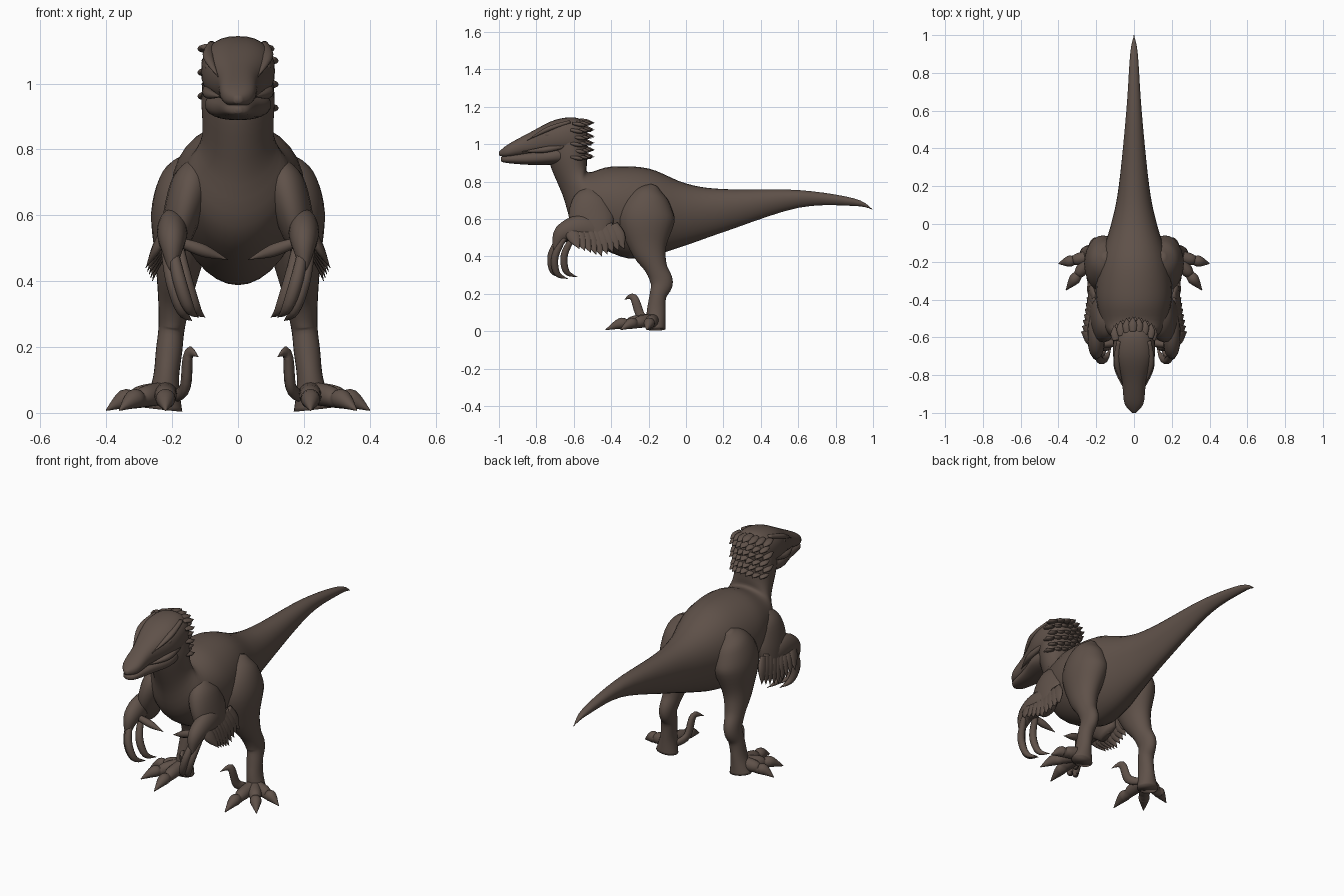
import bpy
import bmesh
import math
from mathutils import Vector

cube = bpy.data.objects.get("Cube")
if cube:
    bpy.data.objects.remove(cube, do_unlink=True)

hide = bpy.data.materials.new("dark_brown_hide")
hide.use_nodes = True
brown = (.115, .083, .067, 1)
hide.diffuse_color = brown
shader = hide.node_tree.nodes["Principled BSDF"]
shader.inputs["Base Color"].default_value = brown
shader.inputs["Roughness"].default_value = .8


def smooth_path(points, steps=5):
    """Interpolate equally long tuples with a Catmull-Rom spline."""
    points = [Vector(point) for point in points]
    padded = [points[0], *points, points[-1]]
    result = []
    for before, start, end, after in zip(padded, points, points[1:], padded[3:]):
        leave, arrive, gap = (end - before) / 2, (after - start) / 2, end - start
        for step in range(steps):
            t = step / steps
            curve = gap * 3 - leave * 2 - arrive
            twist = leave + arrive - gap * 2
            result.append(start + leave * t + curve * t**2 + twist * t**3)
    return result + [points[-1]]


def skin(name, rings, sides, egg=0, power=1):
    """Skin elliptical rings given as centre, side vector and up vector."""
    bm = bmesh.new()
    loops = []
    for centre, across, up in rings:
        loop = []
        for index in range(sides):
            angle = math.tau * index / sides
            cosine, sine = math.cos(angle), math.sin(angle)
            cosine = math.copysign(abs(cosine)**power, cosine)
            sine = math.copysign(abs(sine)**power, sine)
            point = centre + across * cosine * (1 + egg * sine) + up * sine
            loop.append(bm.verts.new(point))
        loops.append(loop)
    for lower, upper in zip(loops, loops[1:]):
        for index in range(sides):
            other = (index + 1) % sides
            bm.faces.new((lower[index], lower[other], upper[other], upper[index]))
    bm.faces.new(loops[0])
    bm.faces.new(loops[-1])
    bmesh.ops.recalc_face_normals(bm, faces=bm.faces)
    mesh = bpy.data.meshes.new(name)
    bm.to_mesh(mesh)
    bm.free()
    mesh.materials.append(hide)
    mesh.shade_smooth()
    obj = bpy.data.objects.new(name, mesh)
    bpy.context.collection.objects.link(obj)


def profile_loft(name, table, egg=0, power=1):
    """Rows hold top y, top z, bottom y, bottom z and half width."""
    rings = []
    for top_y, top_z, bottom_y, bottom_z, width in smooth_path(table):
        top, bottom = Vector((0, top_y, top_z)), Vector((0, bottom_y, bottom_z))
        across = Vector((max(width, .002), 0, 0))
        rings.append(((top + bottom) / 2, across, (top - bottom) / 2))
    skin(name, rings, 32, egg, power)


def tube(name, table, mirror=1, side=(1, 0, 0), sides=16):
    """Rows hold x, y, z, radius along the side vector and radius across it."""
    path = smooth_path(table)
    centres = [Vector((row[0] * mirror, row[1], row[2])) for row in path]
    side = Vector((side[0] * mirror, side[1], side[2]))
    rings = []
    for index, row in enumerate(path):
        ahead = centres[min(index + 1, len(path) - 1)]
        behind = centres[max(index - 1, 0)]
        along = (ahead - behind).normalized()
        across = (side - along * side.dot(along)).normalized()
        rings.append((centres[index], across * max(row[3], .001),
                      across.cross(along) * max(row[4], .001)))
    skin(name, rings, sides)


def horn(name, points, width, thickness, mirror=1, side=(1, 0, 0)):
    """Pointed shape for claws, feathers and ridges."""
    rows = []
    for index, point in enumerate(points):
        t = index / (len(points) - 1)
        size = (.6 + t) * (1 - t * t)
        rows.append((*point, width * size, thickness * size))
    tube(name, rows, mirror, side, sides=10)


def feather(name, base, tip, width, thickness, mirror=1, side=(1, 0, 0)):
    middle = (Vector(base) + Vector(tip)) / 2
    horn(name, (base, middle, tip), width, thickness, mirror, side)


# Tail, torso and neck in one skin
profile_loft("body", [
    (1, .65, 1, .65, 0), (.9, .71, .9, .67, .02), (.6, .755, .6, .66, .04),
    (.2, .76, .2, .53, .08), (0, .79, 0, .46, .12), (-.2, .87, -.2, .4, .18),
    (-.4, .88, -.35, .4, .2), (-.52, .85, -.58, .53, .16),
    (-.53, .9, -.66, .73, .11), (-.53, 1, -.73, .9, .11),
    (-.55, 1.1, -.74, 1, .1)], egg=.15)

# Skull and lower jaw, meeting at the mouth groove
skull = ((-.53, 1.08, 1, .05), (-.58, 1.14, .94, .1), (-.7, 1.13, .94, .11),
         (-.84, 1.06, .94, .065), (-.95, 1, .93, .05), (-1, .96, .94, .01))
jaw = ((-.6, 1, .9, .08), (-.72, .98, .89, .1), (-.84, .96, .89, .065),
       (-.96, .94, .9, .04), (-.99, .93, .91, .01))
for name, sections in (("skull", skull), ("lower_jaw", jaw)):
    profile_loft(name, [(y, top, y, bottom, width)
                        for y, top, bottom, width in sections], power=.85)

# Nape crest in overlapping, staggered rows
for row in range(6):
    for column in range(-3, 4):
        x = (column + row % 2 * .4 - .2) * .03
        y = -.57 - 5 * x * x
        z = 1.13 - row * .036 - abs(column) * .006
        feather("crest_feather", (x, y, z), (x * 1.1, y + .08, z - .015),
                .028, .014)

for label, mirror in (("left_", 1), ("right_", -1)):
    # Face ridges and eye
    horn(label + "brow", ((.08, -.62, 1.12), (.09, -.74, 1.08), (.06, -.85, 1.02)),
         .02, .016, mirror)
    horn(label + "eye", ((.085, -.7, 1.06), (.085, -.74, 1.05), (.07, -.77, 1.04)),
         .018, .018, mirror)
    horn(label + "cheek", ((.09, -.65, .99), (.09, -.76, .97), (.05, -.88, .96)),
         .02, .02, mirror)

    # Hind leg, splayed outward toward the ankle
    leg = ((-.17, .78, .02, .02), (-.19, .72, .08, .1), (-.21, .6, .1, .15),
           (-.2, .45, .07, .1), (-.16, .34, .05, .06), (-.13, .26, .04, .06),
           (-.15, .19, .04, .045), (-.16, .1, .04, .05), (-.16, .01, .06, .05))
    tube(label + "leg", [(.23 - .11 * z, y, z, width, depth)
                         for y, z, width, depth in leg], mirror, sides=24)

    # Three spread toes, each swelling before its claw
    ankle = Vector((.22, -.17))
    for toe, tip in (("outer_toe", (.4, -.21)), ("middle_toe", (.36, -.35)),
                     ("inner_toe", (.22, -.43))):
        rows = []
        for t, radius in ((0, .035), (.4, .033), (.55, .025), (.7, .029), (1, .002)):
            spot = ankle.lerp(Vector(tip), t)
            rows.append((*spot, radius + .02 * (1 - t) + .006, radius, radius))
        tube(label + toe, rows, mirror, side=(.7, .7, 0))

    # Raised sickle claw on the inside of the foot
    horn(label + "sickle_claw", ((.19, -.18, .05), (.16, -.24, .08),
                                 (.15, -.28, .18), (.12, -.33, .17)),
         .02, .03, mirror)

    # Upper arm leaning outward, then the forearm reaching forward
    arm = ((-.5, .77, .02, .02), (-.51, .7, .06, .1), (-.5, .58, .055, .12),
           (-.46, .47, .03, .06))
    tube(label + "upper_arm", [(.35 - .3 * z, y, z, width, depth)
                               for y, z, width, depth in arm], mirror, sides=20)
    forearm = ((-.43, .5, .02, .04), (-.55, .55, .045, .07),
               (-.66, .52, .04, .05), (-.7, .43, .01, .01))
    tube(label + "forearm", [(.2, *row) for row in forearm], mirror)

    # Fan of wing feathers hanging from the forearm
    for index in range(9):
        y = -.63 + index * .03
        feather(label + "wing_feather", (.21, y, .57),
                (.28 - index * .005, y + .06, .4 + .01 * abs(index - 4)),
                .045, .018, mirror, side=(0, 1, .3))

    # Three hooked fingers of one shape, and the inward thumb
    bends = ((0, 0, 0), (-.02, -.05, -.1), (-.05, -.04, -.19), (-.08, .02, -.22))
    for finger, start in (("outer_finger", (.2, -.67, .51)),
                          ("middle_finger", (.22, -.65, .5)),
                          ("inner_finger", (.18, -.6, .51))):
        horn(label + finger, [Vector(start) + Vector(bend) for bend in bends],
             .024, .024, mirror)
    feather(label + "thumb", (.18, -.64, .52), (.03, -.62, .465),
            .024, .024, mirror, side=(0, 1, 0))
